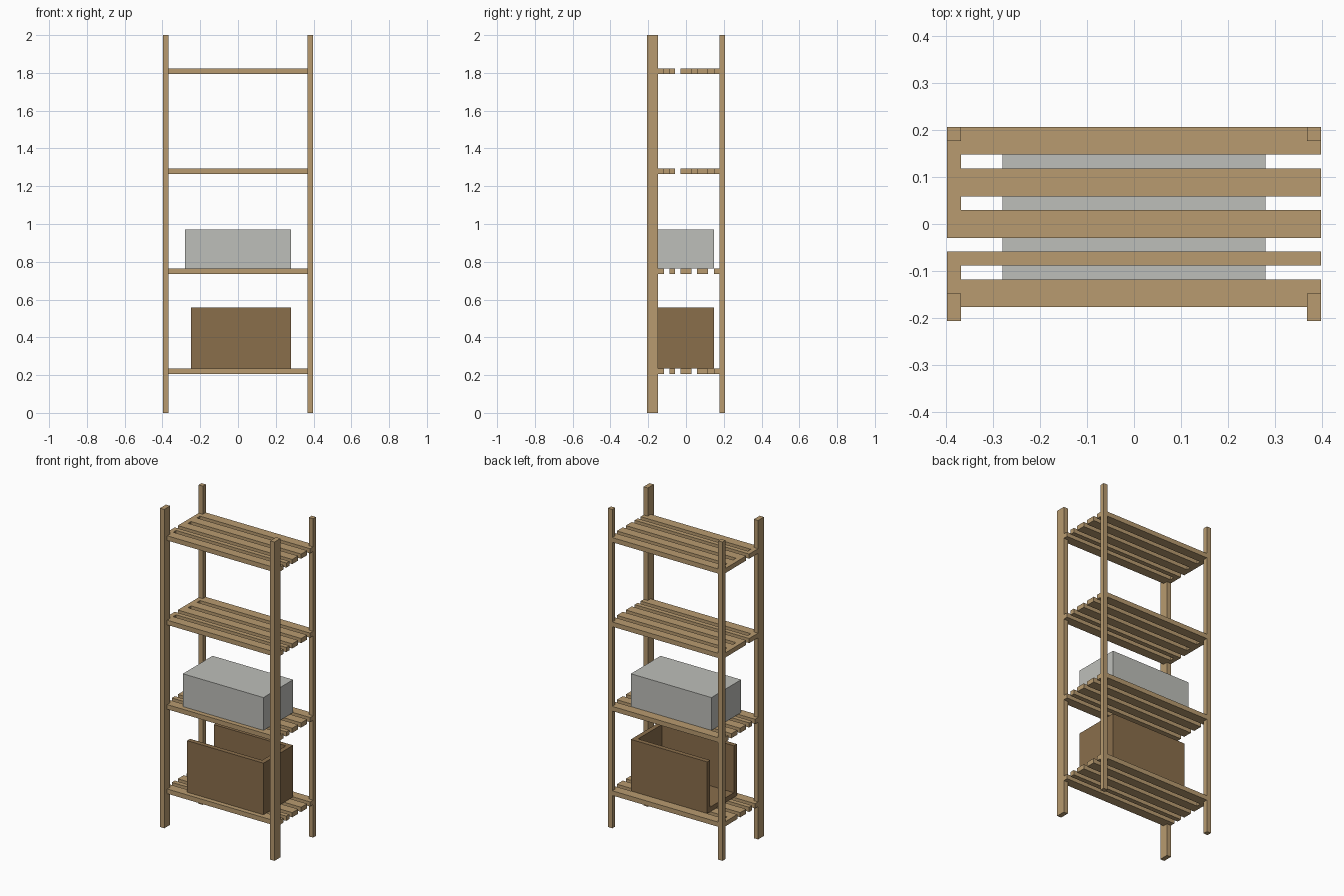
import bpy, bmesh
from mathutils import Vector

cube = bpy.data.objects.get("Cube")
if cube:
    bpy.data.objects.remove(cube, do_unlink=True)

U = 2 / 68           # module: thickness of one board
NX, NY = 27, 14      # footprint in modules


def material(name, rgb):
    m = bpy.data.materials.new(name)
    m.use_nodes = True
    m.diffuse_color = (*rgb, 1)
    bsdf = next(n for n in m.node_tree.nodes if n.type == 'BSDF_PRINCIPLED')
    bsdf.inputs["Base Color"].default_value = (*rgb, 1)
    return m


pine = material("pine_wood", (0.479, 0.328, 0.162))
brown = material("dark_brown_wood", (0.254, 0.156, 0.071))
grey = material("light_grey", (0.515, 0.521, 0.491))


def board(name, mat, x, y, z):
    """Box spanning the (start, end) module ranges on each axis."""
    lo = Vector((x[0] - NX / 2, y[0] - NY / 2, z[0])) * U
    hi = Vector((x[1] - NX / 2, y[1] - NY / 2, z[1])) * U
    bm = bmesh.new()
    bmesh.ops.create_cube(bm, size=1)
    bmesh.ops.scale(bm, vec=hi - lo, verts=bm.verts)
    bmesh.ops.translate(bm, vec=(lo + hi) / 2, verts=bm.verts)
    mesh = bpy.data.meshes.new(name)
    bm.to_mesh(mesh)
    bm.free()
    mesh.materials.append(mat)
    obj = bpy.data.objects.new(name, mesh)
    bpy.context.collection.objects.link(obj)
    return obj


# Corner posts: the front pair is twice as deep as the back pair
for side, x in (("right", (0, 1)), ("left", (NX - 1, NX))):
    board(f"front_post_{side}", pine, x, (0, 2), (0, 68))
    board(f"back_post_{side}", pine, x, (13, 14), (0, 68))

# Slatted shelves, with short spacer blocks at the -x end
slats = ((1, 3), (4, 5), (6, 8), (9, 11), (12, 14))
shelves = ((7, (11,)), (25, ()), (43, (3, 8, 11)), (61, (3, 8, 11)))
for n, (z, spacers) in enumerate(shelves, 1):
    for i, y in enumerate(slats, 1):
        board(f"shelf_{n}_slat_{i}", pine, (0, NX), y, (z, z + 1))
    for i, y in enumerate(spacers, 1):
        board(f"shelf_{n}_spacer_{i}", pine, (0, 1), (y, y + 1), (z, z + 1))

# Open crate on the bottom shelf, without its -x end panel
board("crate_floor", brown, (5, 22), (3, 11), (8, 9))
board("crate_front", brown, (5, 23), (2, 3), (8, 19))
board("crate_back", brown, (5, 23), (11, 12), (8, 19))
board("crate_end", brown, (22, 23), (3, 11), (8, 19))

# Closed storage box on the second shelf
board("storage_box", grey, (4, 23), (2, 12), (26, 33))
